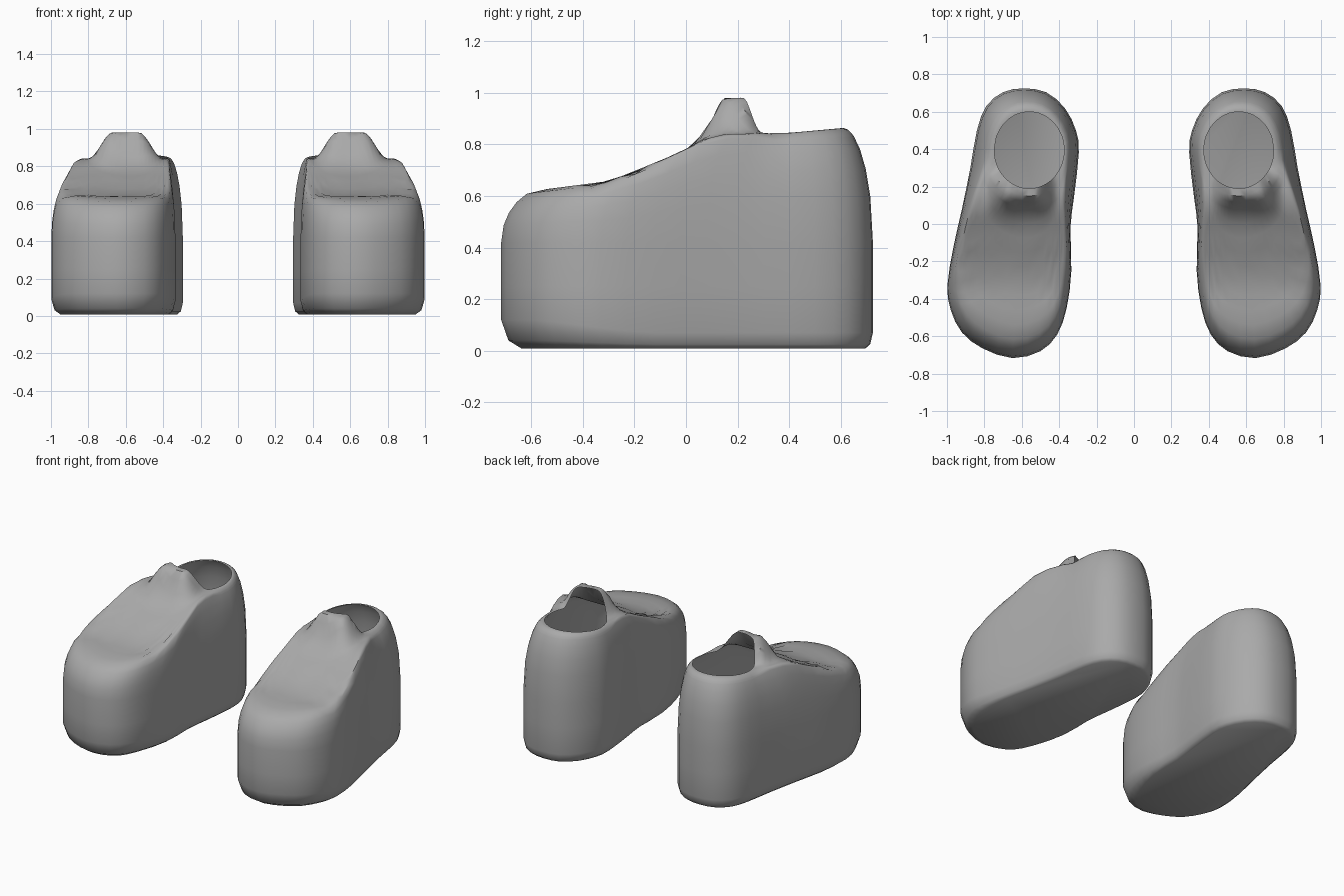
import bpy, bmesh, math
from mathutils import Vector

if "Cube" in bpy.data.objects:
    bpy.data.objects.remove(bpy.data.objects["Cube"])

# plan outline of one shoe (counter-clockwise is enforced later by normal recalculation)
OUTLINE = [(.59, .725), (.70, .705), (.79, .63), (.84, .50), (.875, .30), (.92, .08), (.965, -.12),
           (.998, -.33), (.98, -.46), (.92, -.58), (.81, -.665), (.65, -.717), (.50, -.68), (.41, -.59),
           (.36, -.45), (.335, -.25), (.34, -.02), (.32, .15), (.295, .38), (.31, .50), (.37, .62), (.47, .705)]
# height of the upper along the length, with lace creases
RIDGE = [(-.72, .60), (-.6, .62), (-.5, .632), (-.4, .645), (-.35, .637), (-.25, .677), (-.2, .682),
         (-.15, .718), (-.1, .735), (-.02, .772), (.07, .82), (.15, .84), (.4, .845), (.62, .865), (.73, .865)]
WALL = .42          # height where the straight side wall ends
CENTRE = Vector((.56, .395))


def smooth(a, b, v):
    t = max(0, min(1, (v - a) / (b - a)))
    return t * t * (3 - 2 * t)


def ridge(y):
    for (y0, z0), (y1, z1) in zip(RIDGE, RIDGE[1:]):
        if y <= y1:
            return z0 + (z1 - z0) * max(0, (y - y0) / (y1 - y0))
    return RIDGE[-1][1]


def tongue(x, y):
    return .14 * smooth(.055, .15, y) * (1 - smooth(.22, .30, y)) * (1 - smooth(.07, .20, abs(x - .6)))


def refine(points):
    # closed curve through the points, doubled in density
    pts, out = [Vector(p) for p in points], []
    for i in range(len(pts)):
        a, b, c, d = (pts[(i + k) % len(pts)] for k in (-1, 0, 1, 2))
        out += [b, (b + c) * .5625 - (a + d) * .0625]
    return out


def rim_point(p):
    # matching point on the ankle opening
    d = p - CENTRE
    a = math.atan2(d.y * (.45 if d.y < 0 else 1), d.x)
    return CENTRE + Vector((.187 * math.cos(a), .205 * math.sin(a)))


def column(p):
    # one strip of points from the sole edge up the wall and over to the opening
    q = rim_point(p)
    length = (q - p).length
    mid = Vector((.62, max(-.35, min(.4, p.y))))
    inward = (mid - p).normalized()
    toe = 1 - smooth(-.65, -.1, p.y)
    b = .03 + .05 * toe
    pts = []
    for inset, z in ((b, .008), (.35 * b, .025 + .015 * toe), (.0, .07 + .05 * toe), (0, .25), (0, WALL)):
        xy = p + inward * inset
        pts.append((xy.x, xy.y, z))
    outer = [min(d / length, cap) for d, cap in ((.01, .08), (.03, .22), (.06, .40), (.10, .58))]
    inner = [1 - min(d / length, cap) for d, cap in ((.11, .33), (.075, .22), (.04, .11), (0, 0))]
    middle = [outer[-1] + (inner[0] - outer[-1]) * k / 9 for k in range(1, 9)]
    radius = min(.14, length * .95)
    for t in outer + middle + inner:
        xy = p.lerp(q, t)
        s = min(1, t * length / radius)
        z = WALL + (ridge(xy.y) - WALL) * math.sqrt(1 - (1 - s) ** 2)
        pts.append((xy.x, xy.y, z + tongue(xy.x, xy.y)))
    return pts


def shoe(name, side, mat):
    bm = bmesh.new()
    cols = [[bm.verts.new((side * x, y, z)) for x, y, z in column(p)] for p in refine(OUTLINE)]
    # upper and walls, open at the ankle
    for i, a in enumerate(cols):
        b = cols[(i + 1) % len(cols)]
        for k in range(len(a) - 1):
            bm.faces.new((a[k], b[k], b[k + 1], a[k + 1]))
    # sole
    bm.faces.new([c[0] for c in cols])
    bmesh.ops.recalc_face_normals(bm, faces=bm.faces)
    sole = min(bm.faces, key=lambda f: f.calc_center_median().z)
    if sole.normal.z > 0:
        bmesh.ops.reverse_faces(bm, faces=bm.faces)
    me = bpy.data.meshes.new(name)
    bm.to_mesh(me)
    bm.free()
    me.materials.append(mat)
    ob = bpy.data.objects.new(name, me)
    bpy.context.collection.objects.link(ob)
    bpy.ops.object.select_all(action='DESELECT')
    ob.select_set(True)
    bpy.context.view_layer.objects.active = ob
    bpy.ops.object.shade_smooth_by_angle(angle=math.radians(45))


grey = bpy.data.materials.new("grey")
grey.diffuse_color = (.4, .4, .4, 1)
grey.use_nodes = True
grey.node_tree.nodes["Principled BSDF"].inputs["Base Color"].default_value = grey.diffuse_color
shoe("right_shoe", 1, grey)
shoe("left_shoe", -1, grey)
